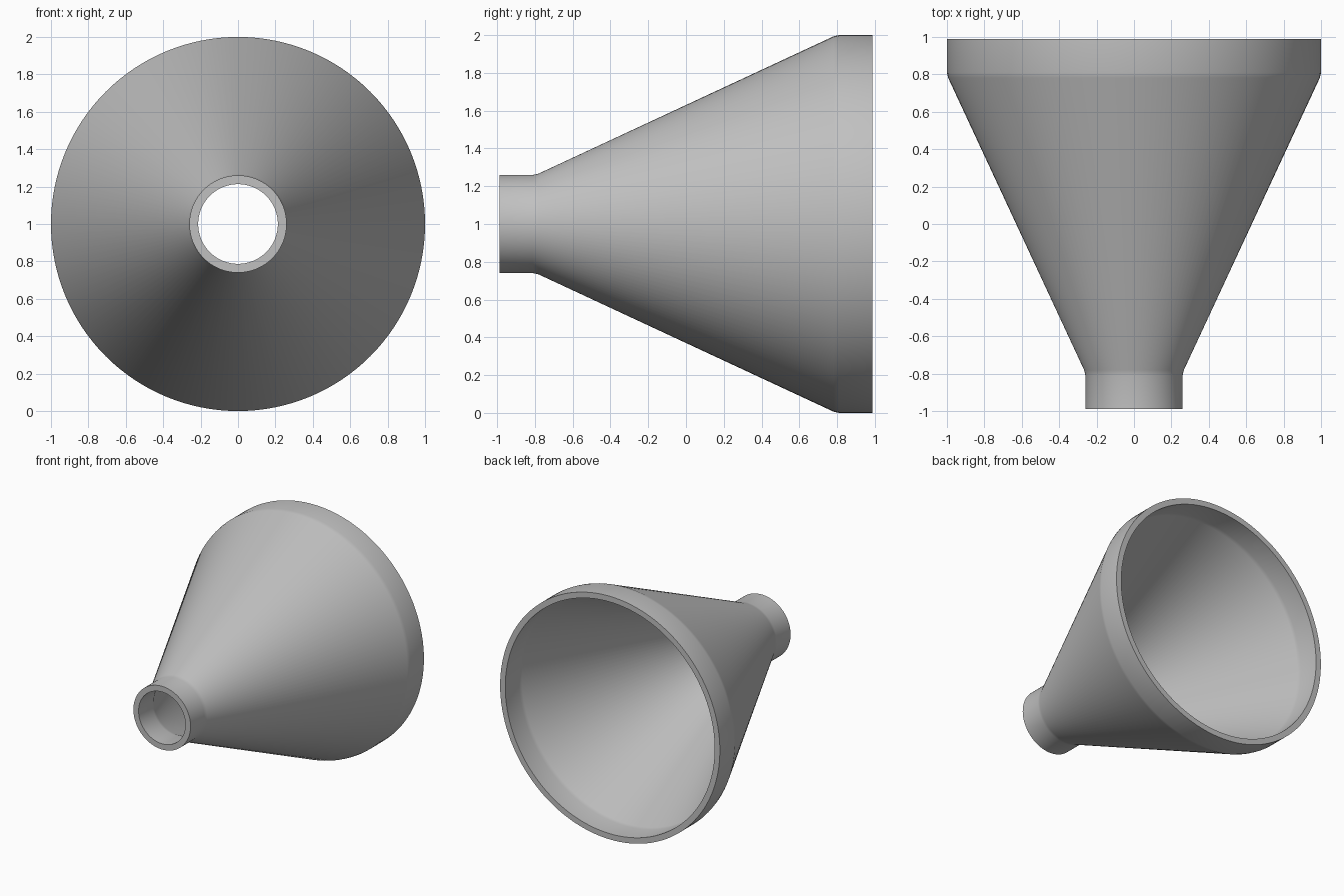
import bpy
import bmesh
from math import pi, radians
from mathutils import Matrix, Vector

default_cube = bpy.data.objects.get("Cube")
if default_cube:
    bpy.data.objects.remove(default_cube, do_unlink=True)

SEGMENTS = 128
WALL = 0.047
HALF_LENGTH = 0.988
BEND = 0.795
SMALL, LARGE = 0.26, 1.0

grey = bpy.data.materials.new("plain_grey")
grey.use_nodes = True
colour = (0.53, 0.53, 0.53, 1)
grey.diffuse_color = colour
grey.node_tree.nodes["Principled BSDF"].inputs["Base Color"].default_value = colour


def soften(points, size=0.015):
    """Replace each inner bend by a narrow chamfer."""
    result = [points[0]]
    for before, corner, after in zip(points, points[1:], points[2:]):
        for neighbour in (before, after):
            result.append(corner + (neighbour - corner).normalized() * size)
    return result + [points[-1]]


def wall_profile(inset):
    """Spout, cone and collar outline, as radius and length along y."""
    points = [(SMALL, -HALF_LENGTH), (SMALL, -BEND),
              (LARGE, BEND), (LARGE, HALF_LENGTH)]
    return soften([Vector((r - inset, y, 0)) for r, y in points])


# Hollow funnel: closed wall section spun about the y axis
bm = bmesh.new()
section = wall_profile(0) + wall_profile(WALL)[::-1]
verts = [bm.verts.new(p) for p in section]
edges = [bm.edges.new((a, b)) for a, b in zip(verts, verts[1:] + verts[:1])]
bmesh.ops.spin(bm, geom=verts + edges, cent=(0, 0, 0), axis=(0, 1, 0),
               angle=2 * pi, steps=SEGMENTS, use_merge=True)
bmesh.ops.remove_doubles(bm, verts=bm.verts, dist=0.0001)
bmesh.ops.recalc_face_normals(bm, faces=bm.faces)
bmesh.ops.transform(bm, matrix=Matrix.Translation((0, 0, LARGE)), verts=bm.verts)

mesh = bpy.data.meshes.new("funnel")
bm.to_mesh(mesh)
bm.free()
mesh.materials.append(grey)
funnel = bpy.data.objects.new("funnel", mesh)
bpy.context.collection.objects.link(funnel)

# Smooth walls with crisp rims
bpy.ops.object.select_all(action="DESELECT")
funnel.select_set(True)
bpy.context.view_layer.objects.active = funnel
bpy.ops.object.shade_smooth_by_angle(angle=radians(30))
